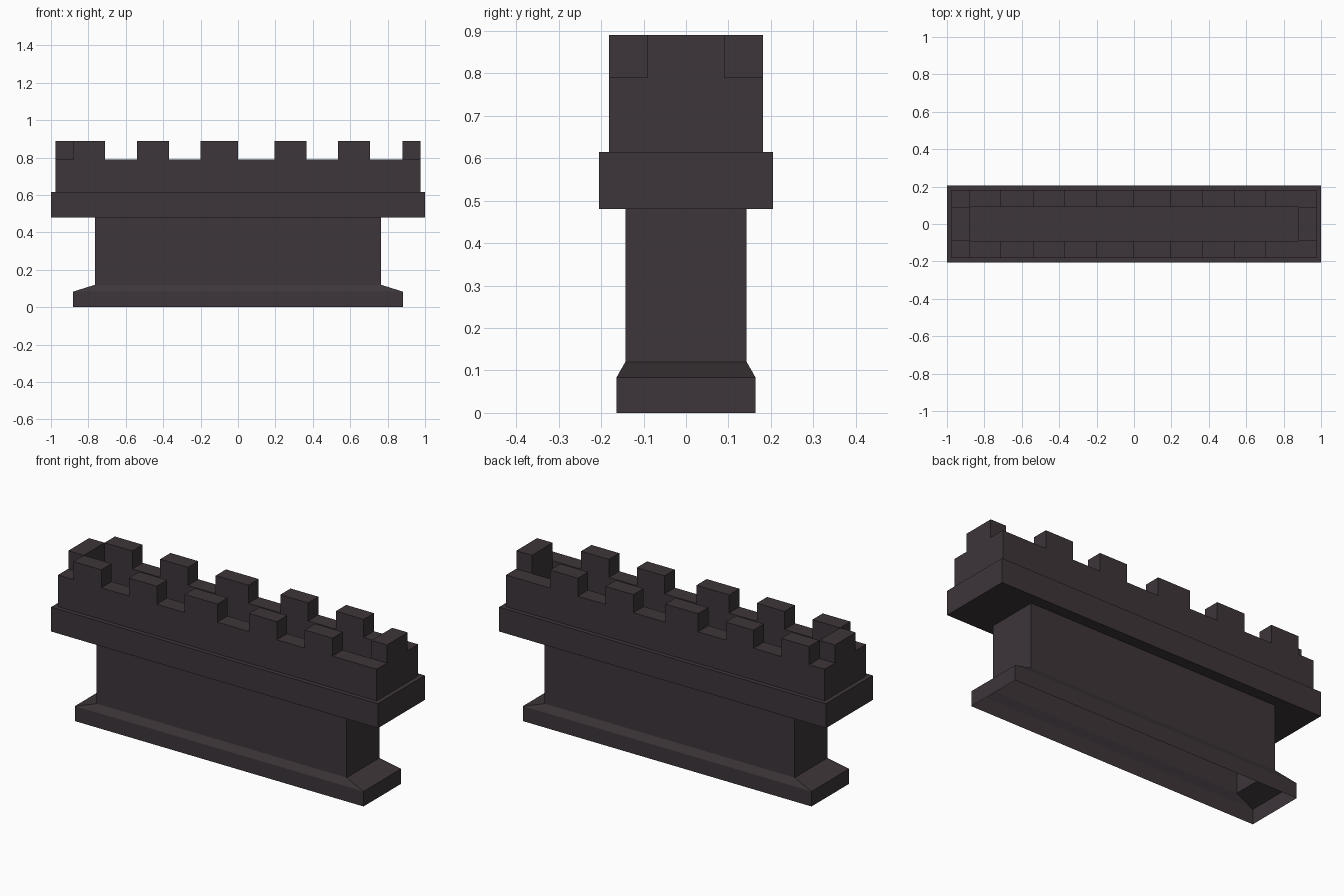
import bpy, bmesh

if "Cube" in bpy.data.objects:
    bpy.data.objects.remove(bpy.data.objects["Cube"])

stone = bpy.data.materials.new("dark stone")
stone.diffuse_color = (0.047, 0.036, 0.042, 1)
stone.use_nodes = True
stone.node_tree.nodes["Principled BSDF"].inputs["Base Color"].default_value = stone.diffuse_color


def finish(name, bm):
    me = bpy.data.meshes.new(name)
    bm.to_mesh(me)
    bm.free()
    me.materials.append(stone)
    ob = bpy.data.objects.new(name, me)
    bpy.context.collection.objects.link(ob)
    return ob


def loft(name, rings, cap_start=False, cap_end=False):
    """Stack of centred rectangles (half x, half y, z) joined by quads."""
    bm = bmesh.new()
    loops = [[bm.verts.new((sx * x, sy * y, z))
              for sx, sy in ((-1, -1), (1, -1), (1, 1), (-1, 1))]
             for x, y, z in rings]
    for a, b in zip(loops, loops[1:]):
        for i in range(4):
            j = (i + 1) % 4
            bm.faces.new((a[i], a[j], b[j], b[i]))
    if cap_start:
        bm.faces.new(loops[0][::-1])
    if cap_end:
        bm.faces.new(loops[-1])
    return finish(name, bm)


def merlon(name, x0, x1, y0, y1, z0=0.79, z1=0.89):
    bm = bmesh.new()
    bmesh.ops.create_cube(bm, size=1)
    for v in bm.verts:
        v.co.x = x1 if v.co.x > 0 else x0
        v.co.y = y1 if v.co.y > 0 else y0
        v.co.z = z1 if v.co.z > 0 else z0
    # open underside where it meets the parapet
    low = [f for f in bm.faces if f.normal.z < -0.5]
    bmesh.ops.delete(bm, geom=low, context='FACES_ONLY')
    return finish(name, bm)


# hollow flared foot and wall, open underneath
loft("foot_and_wall", [(0.883, 0.164, 0), (0.883, 0.164, 0.083),
                       (0.765, 0.143, 0.12), (0.765, 0.143, 0.48)])

# overhanging ledge
loft("ledge", [(1, 0.205, 0.48), (1, 0.205, 0.615)], True, True)

# parapet ring around a sunken walkway
OX, OY, IX, IY = 0.975, 0.181, 0.88, 0.091
loft("parapet", [(OX, OY, 0.615), (OX, OY, 0.79),
                 (IX, IY, 0.79), (IX, IY, 0.617)], cap_end=True)

# merlons along both long sides
spans = [(-0.88, -0.71), (-0.54, -0.37), (-0.20, 0.0),
         (0.195, 0.365), (0.535, 0.705)]
for i, (x0, x1) in enumerate(spans):
    merlon(f"front_merlon_{i}", x0, x1, -OY, -IY)
    merlon(f"back_merlon_{i}", x0, x1, IY, OY)

# one merlon at each end
merlon("left_end_merlon", -OX, -IX, -IY, IY)
merlon("right_end_merlon", IX, OX, -IY, IY)
